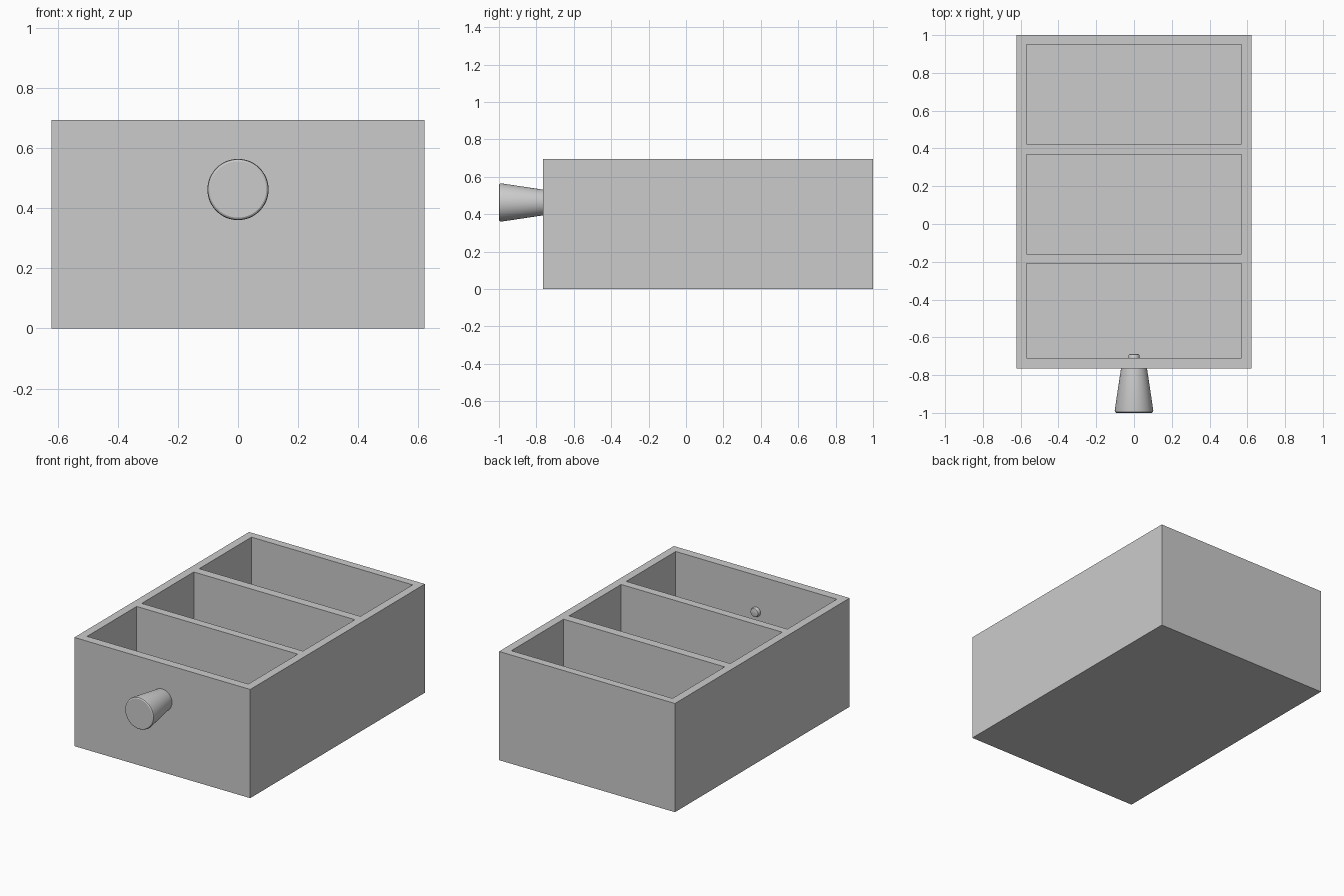
import bpy, bmesh, math
from mathutils import Matrix, Vector

default = bpy.data.objects.get("Cube")
if default:
    bpy.data.objects.remove(default, do_unlink=True)

grey = bpy.data.materials.new("plain_grey")
grey.use_nodes = True
colour = (0.6, 0.6, 0.6, 1)
grey.diffuse_color = colour
grey.node_tree.nodes["Principled BSDF"].inputs["Base Color"].default_value = colour

HEIGHT, FLOOR = 0.695, 0.055
XS = [-0.622, -0.57, 0.57, 0.622]
YS = [-0.765, -0.71, -0.21, -0.158, 0.367, 0.423, 0.95, 1.0]
KNOB_Z = 0.463


def add_object(name, bm):
    bmesh.ops.recalc_face_normals(bm, faces=bm.faces)
    mesh = bpy.data.meshes.new(name)
    bm.to_mesh(mesh)
    bm.free()
    mesh.materials.append(grey)
    obj = bpy.data.objects.new(name, mesh)
    bpy.context.collection.objects.link(obj)
    return obj


def turned_part(name, profile, sides):
    """Spin (y, radius) points about the knob axis, which runs along y."""
    bm = bmesh.new()
    verts = [bm.verts.new((r, y, KNOB_Z)) for y, r in profile]
    edges = [bm.edges.new(pair) for pair in zip(verts, verts[1:])]
    bmesh.ops.spin(bm, geom=verts + edges, cent=(0, 0, KNOB_Z), axis=(0, 1, 0),
                   angle=math.tau, steps=sides, use_duplicate=False)
    bmesh.ops.remove_doubles(bm, verts=bm.verts, dist=0.0005)
    obj = add_object(name, bm)
    bpy.ops.object.select_all(action="DESELECT")
    obj.select_set(True)
    bpy.context.view_layer.objects.active = obj
    bpy.ops.object.shade_smooth_by_angle(angle=math.radians(30))
    return obj


# Drawer box: a rim grid with its compartment cells sunk to the floor
bm = bmesh.new()
grid = [[bm.verts.new((x, y, HEIGHT)) for x in XS] for y in YS]
wells = []
for j in range(len(YS) - 1):
    for i in range(len(XS) - 1):
        face = bm.faces.new((grid[j][i], grid[j][i + 1],
                             grid[j + 1][i + 1], grid[j + 1][i]))
        if i == 1 and j % 2 == 1:
            wells.append(face)
bm.normal_update()
border = [e for e in bm.edges if e.is_boundary]
bmesh.ops.inset_individual(bm, faces=wells, thickness=0, depth=FLOOR - HEIGHT)

# Outer walls and underside
skirt = bmesh.ops.extrude_edge_only(bm, edges=border)["geom"]
for v in skirt:
    if isinstance(v, bmesh.types.BMVert):
        v.co.z = 0
bmesh.ops.holes_fill(bm, edges=[e for e in bm.edges if e.is_boundary], sides=0)
add_object("drawer_box", bm)

# Tapered pull knob with a chamfered front edge
turned_part("pull_knob", [(-0.765, 0), (-0.765, 0.069), (-0.986, 0.102),
                          (-0.996, 0.1), (-1.0, 0.094), (-1.0, 0)], 48)

# Rounded screw head on the inside of the front wall
turned_part("screw_head", [(-0.712, 0), (-0.712, 0.03), (-0.697, 0.03),
                           (-0.69, 0.026), (-0.688, 0.02), (-0.688, 0)], 24)
